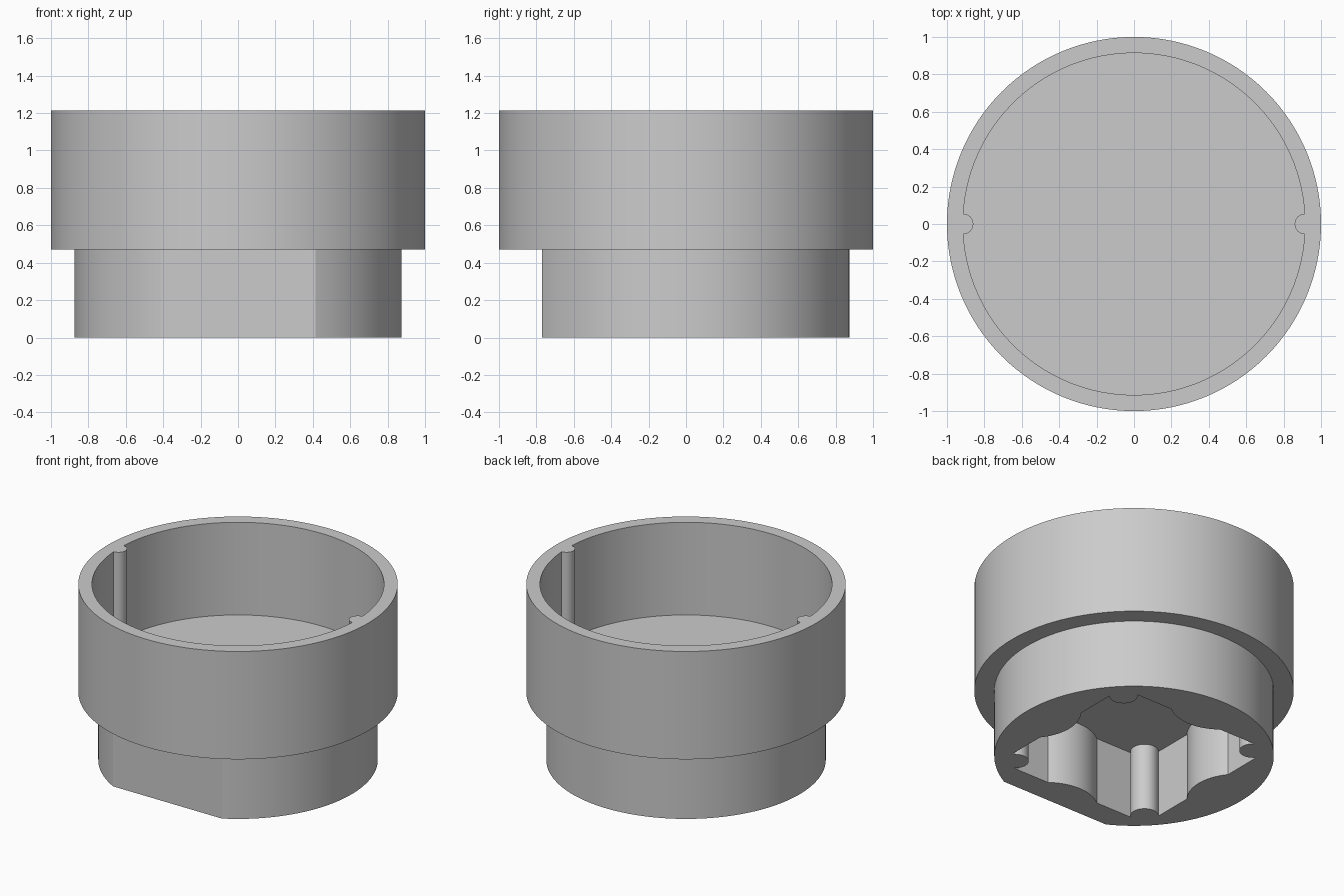
import bpy
import bmesh
from math import acos, asin, cos, sin, pi, radians

cube = bpy.data.objects.get("Cube")
if cube:
    bpy.data.objects.remove(cube, do_unlink=True)

# Heights and main radii
STEP_Z, FLOOR_Z, TOP_Z = 0.47, 0.575, 1.215
CUP_R, CAVITY_R, BASE_R = 1.0, 0.914, 0.875
FLAT_Y = 0.77


def arc(cx, cy, r, start, end, steps):
    """Points along an arc, both ends included."""
    angles = [start + (end - start) * i / steps for i in range(steps + 1)]
    return [(cx + r * cos(a), cy + r * sin(a)) for a in angles]


def turn(points, angle):
    c, s = cos(angle), sin(angle)
    return [(x * c - y * s, x * s + y * c) for x, y in points]


def cup_outline():
    return arc(0, 0, CUP_R, 0, 2 * pi, 128)[:-1]


def base_outline():
    """Circle with a flat cut across the front."""
    half = acos(FLAT_Y / BASE_R)
    return arc(0, 0, BASE_R, -pi / 2 + half, 1.5 * pi - half, 112)


def cavity_outline():
    """Round cavity with a small half-round rib on each side."""
    rib = 0.055
    gap = 2 * asin(rib / 2 / CAVITY_R)
    half = arc(0, 0, CAVITY_R, gap, pi - gap, 60)
    half += arc(-CAVITY_R, 0, rib, pi / 2 - gap / 2, -pi / 2 + gap / 2, 16)[1:-1]
    return half + turn(half, pi)


def pocket_outline():
    """Square socket with bulging sides and a round rib in every corner."""
    side, bulge_half, bulge_r = 0.6, 0.2, 0.32
    rib_at, rib_r = 0.53, 0.0875
    spread = asin(bulge_half / bulge_r)
    centre = side + bulge_r * cos(spread)
    lip = acos((side - rib_at) / rib_r)
    quarter = arc(centre, 0, bulge_r, pi + spread, pi - spread, 14)
    quarter += arc(rib_at, rib_at, rib_r, -lip, lip - 1.5 * pi, 18)
    return [p for k in range(4) for p in turn(quarter, k * pi / 2)]


bm = bmesh.new()


def wall(points, z0, z1):
    """Upright wall along a closed outline; returns its lower and upper edges."""
    rings = [[bm.verts.new((x, y, z)) for x, y in points] for z in (z0, z1)]
    low, high = rings
    n = len(points)
    for i in range(n):
        j = (i + 1) % n
        bm.faces.new((low[i], low[j], high[j], high[i]))
    return [[bm.edges.get((r[i], r[(i + 1) % n])) for i in range(n)] for r in rings]


def cap(*loops):
    """Flat face inside one loop, or between two."""
    edges = [e for loop in loops for e in loop]
    bmesh.ops.triangle_fill(bm, edges=edges, use_beauty=True, use_dissolve=False)


# Upright walls of the base, socket, cup and cavity
base_low, base_high = wall(base_outline(), 0, STEP_Z)
pocket_low, pocket_high = wall(pocket_outline(), 0, STEP_Z - 0.005)
cup_low, cup_high = wall(cup_outline(), STEP_Z, TOP_Z)
cavity_low, cavity_high = wall(cavity_outline(), FLOOR_Z, TOP_Z)

# Flat faces: underside, socket ceiling, step, rim and cavity floor
cap(base_low, pocket_low)
cap(pocket_high)
cap(cup_low, base_high)
cap(cup_high, cavity_high)
cap(cavity_low)
bmesh.ops.recalc_face_normals(bm, faces=bm.faces)

mesh = bpy.data.meshes.new("stepped_cup")
bm.to_mesh(mesh)
bm.free()

# One plain grey
grey = bpy.data.materials.new("light_grey")
grey.use_nodes = True
colour = (0.6, 0.6, 0.6, 1)
grey.diffuse_color = colour
grey.node_tree.nodes["Principled BSDF"].inputs["Base Color"].default_value = colour
mesh.materials.append(grey)

cup = bpy.data.objects.new("stepped_cup", mesh)
bpy.context.collection.objects.link(cup)
bpy.ops.object.select_all(action="DESELECT")
cup.select_set(True)
bpy.context.view_layer.objects.active = cup
bpy.ops.object.shade_smooth_by_angle(angle=radians(20))
